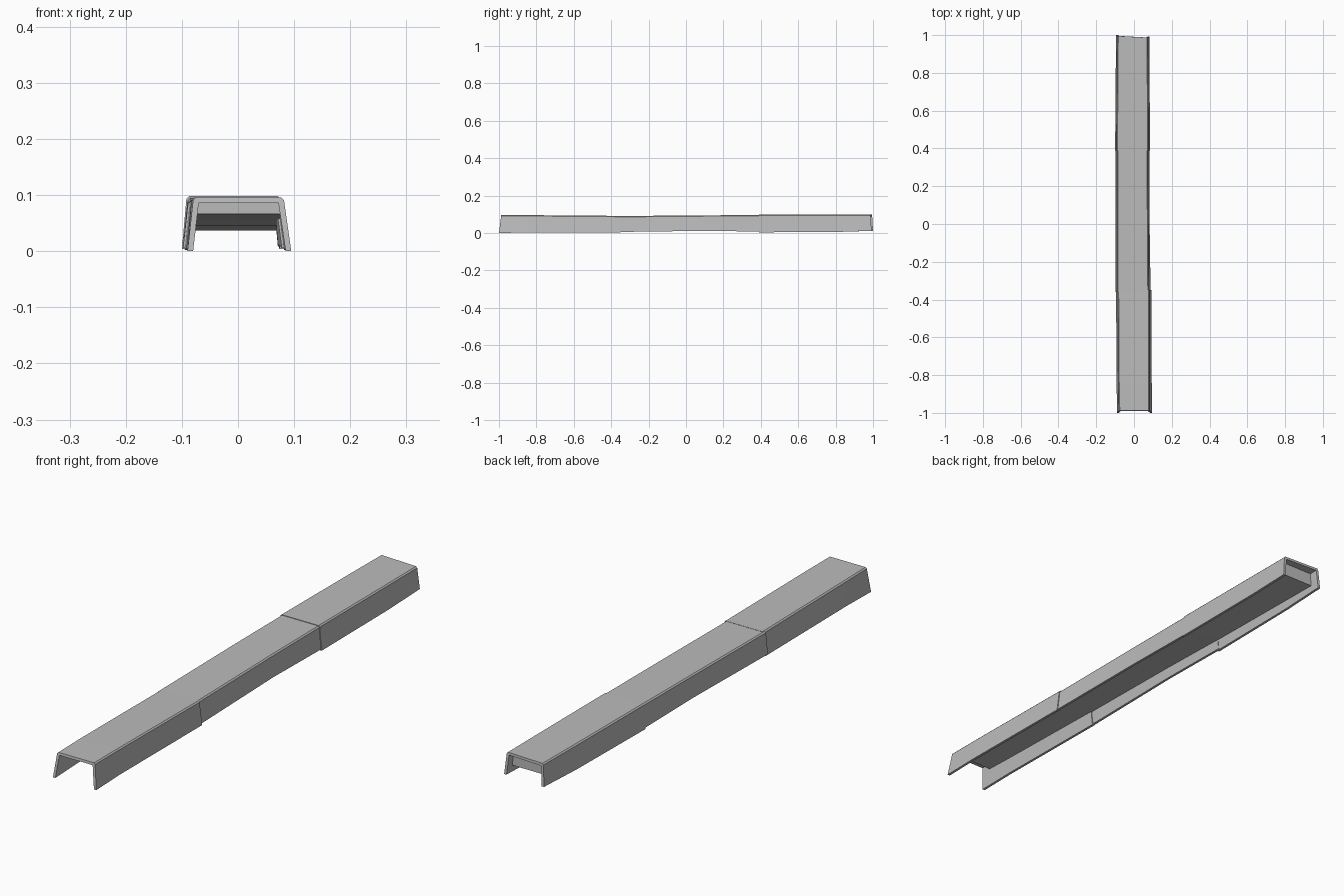
import bpy
import bmesh

if "Cube" in bpy.data.objects:
    bpy.data.objects.remove(bpy.data.objects["Cube"], do_unlink=True)

grey = bpy.data.materials.new("plain grey")
grey.use_nodes = True
grey.diffuse_color = (0.5, 0.5, 0.5, 1)
grey.node_tree.nodes["Principled BSDF"].inputs["Base Color"].default_value = (0.5, 0.5, 0.5, 1)

WALL = 0.01
CHAMFER = 0.005


def loft(name, rings):
    """Skin a row of matching closed rings and cap both ends."""
    bm = bmesh.new()
    rows = [[bm.verts.new(p) for p in ring] for ring in rings]
    for a, b in zip(rows, rows[1:]):
        for i in range(len(a)):
            j = (i + 1) % len(a)
            bm.faces.new((a[i], a[j], b[j], b[i]))
    bm.faces.new(rows[0])
    bm.faces.new(rows[-1])
    bmesh.ops.recalc_face_normals(bm, faces=bm.faces)
    mesh = bpy.data.meshes.new(name)
    bm.to_mesh(mesh)
    bm.free()
    mesh.materials.append(grey)
    obj = bpy.data.objects.new(name, mesh)
    bpy.context.collection.objects.link(obj)
    return obj


def channel_ring(y, lb, lt, rt, rb, zb, zt, lean=0, skew=0):
    """Upside-down U section; lean moves the top along y, skew the right side."""
    c, w = CHAMFER, WALL
    outline = [(lb, zb), (lt, zt - c), (lt + c, zt), (rt - c, zt), (rt, zt - c), (rb, zb),
               (rb - w, zb), (rt - w, zt - w), (lt + w, zt - w), (lb + w, zb)]
    return [(x, y + lean * (z - zb) / (zt - zb) + (skew if x > 0 else 0), z)
            for x, z in outline]


# Three slightly uneven cover lengths: y, left foot/top, right top/foot, foot z, top z
sections = {
    "front_cover": [
        (-1.0, -0.09, -0.08, 0.082, 0.095, 0, 0.096, 0.012),
        (-0.85, -0.092, -0.083, 0.082, 0.094, 0.004, 0.096),
        (-0.35, -0.095, -0.086, 0.081, 0.092, 0.002, 0.092)],
    "middle_cover": [
        (-0.36, -0.098, -0.089, 0.078, 0.088, 0.006, 0.091),
        (0.1, -0.098, -0.09, 0.075, 0.081, 0.012, 0.095),
        (0.4, -0.098, -0.09, 0.074, 0.081, 0.008, 0.096)],
    "back_cover": [
        (0.39, -0.1, -0.092, 0.076, 0.084, 0.004, 0.098),
        (0.8, -0.097, -0.09, 0.075, 0.083, 0.006, 0.098),
        (1.0, -0.094, -0.088, 0.074, 0.082, 0.012, 0.098, -0.005, -0.008)],
}
for name, stations in sections.items():
    loft(name, [channel_ring(*s) for s in stations])


# Filler under the top, deepening towards the back: y, left, right, bottom z, top z
def block_ring(y, left, right, bottom, top):
    return [(left, y, bottom), (left, y, top), (right, y, top), (right, y, bottom)]


filler = [
    (-0.95, -0.076, 0.077, 0.066, 0.09),
    (-0.35, -0.083, 0.075, 0.057, 0.085),
    (0.1, -0.085, 0.07, 0.053, 0.089),
    (0.4, -0.085, 0.07, 0.046, 0.09),
    (0.96, -0.083, 0.07, 0.037, 0.092)]
loft("inner_filler", [block_ring(*s) for s in filler])
